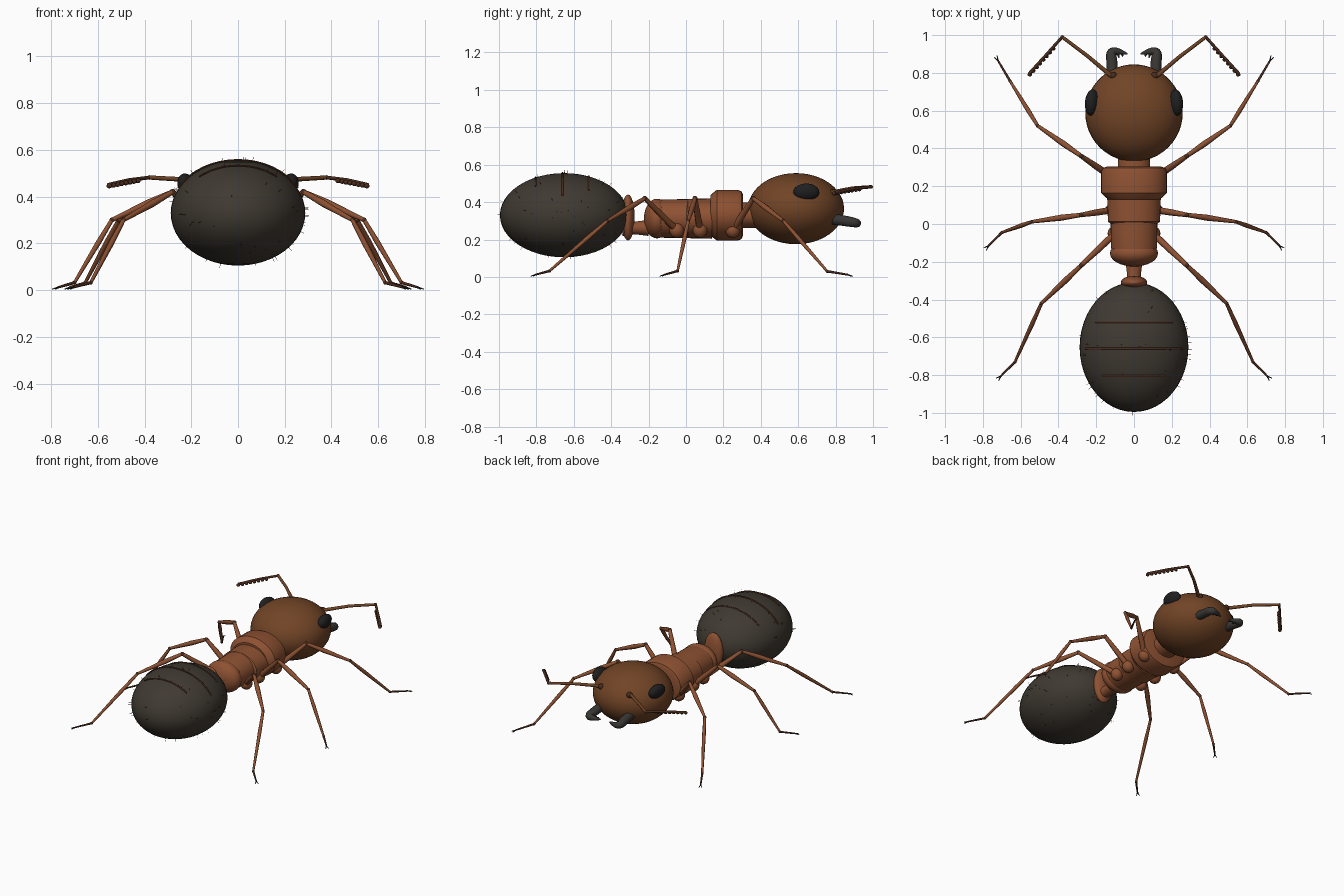
import bpy, math, random
from mathutils import Vector, Euler

if "Cube" in bpy.data.objects:
    bpy.data.objects.remove(bpy.data.objects["Cube"])

random.seed(4)


def mat(name, r, g, b):
    m = bpy.data.materials.new(name)
    m.diffuse_color = (r, g, b, 1)
    m.use_nodes = True
    m.node_tree.nodes["Principled BSDF"].inputs["Base Color"].default_value = m.diffuse_color
    return m


RUST = mat("rust brown", 0.27, 0.083, 0.032)
HEAD = mat("head brown", 0.165, 0.058, 0.019)
DARK = mat("dark brown", 0.07, 0.025, 0.012)
SHELL = mat("charcoal shell", 0.05, 0.041, 0.031)
BLACK = mat("eye black", 0.014, 0.014, 0.015)
GREY = mat("jaw grey", 0.04, 0.038, 0.034)


def smooth(o, angle=40):
    bpy.ops.object.select_all(action='DESELECT')
    o.select_set(True)
    bpy.context.view_layer.objects.active = o
    bpy.ops.object.shade_smooth_by_angle(angle=math.radians(angle))


def ball(name, loc, size, m, seg=24, rot=(0, 0, 0)):
    bpy.ops.mesh.primitive_uv_sphere_add(segments=seg, ring_count=seg // 2, radius=1,
                                         location=loc, rotation=rot)
    o = bpy.context.object
    o.name = name
    o.scale = size
    o.data.materials.append(m)
    smooth(o, 60)
    return o


def tube(name, pts, radii, m, sides=2, kind='POLY'):
    """Tapered tube along a path."""
    c = bpy.data.curves.new(name, 'CURVE')
    c.dimensions = '3D'
    c.bevel_depth = 1
    c.bevel_resolution = sides
    c.use_fill_caps = True
    s = c.splines.new(kind)
    s.points.add(len(pts) - 1)
    for p, co, r in zip(s.points, pts, radii):
        p.co = (*co, 1)
        p.radius = r
    if kind == 'NURBS':
        s.order_u = 3
        s.use_endpoint_u = True
        s.resolution_u = 6
    c.materials.append(m)
    o = bpy.data.objects.new(name, c)
    bpy.context.collection.objects.link(o)
    bpy.ops.object.select_all(action='DESELECT')
    o.select_set(True)
    bpy.context.view_layer.objects.active = o
    bpy.ops.object.convert(target='MESH')
    smooth(bpy.context.object, 60)


def lathe(name, profile, z, ratio, m, n=32):
    """Rings along y; profile holds (y, half width), ratio is height / width."""
    verts, faces = [], []
    for y, r in profile:
        for i in range(n):
            a = math.tau * i / n
            verts.append((r * math.cos(a), y, z + r * ratio * math.sin(a)))
    for k in range(len(profile) - 1):
        for i in range(n):
            j = (i + 1) % n
            faces.append((k * n + i, (k + 1) * n + i, (k + 1) * n + j, k * n + j))
    faces.append(tuple(range(n)))
    faces.append(tuple((len(profile) - 1) * n + i for i in reversed(range(n))))
    me = bpy.data.meshes.new(name)
    me.from_pydata(verts, [], faces)
    me.materials.append(m)
    o = bpy.data.objects.new(name, me)
    bpy.context.collection.objects.link(o)
    smooth(o, 35)


# body
AC, AR = Vector((0, -0.652, 0.33)), Vector((0.288, 0.343, 0.225))
ball("abdomen", AC, AR, SHELL, 48)
ball("head", (0, 0.588, 0.365), (0.258, 0.257, 0.19), HEAD, 48)
lathe("neck", [(0.28, 0.085), (0.38, 0.085)], 0.33, 0.8, RUST)
lathe("front_thorax", [(0.13, 0.135), (0.145, 0.155), (0.165, 0.175), (0.275, 0.175),
                       (0.297, 0.165), (0.305, 0.14)], 0.33, 0.775, RUST)
lathe("middle_thorax", [(0.0, 0.122), (0.012, 0.138), (0.14, 0.142)], 0.312, 0.76, RUST)
lathe("rear_thorax", [(-0.16, 0.115), (-0.12, 0.122), (0.02, 0.124)], 0.312, 0.84, RUST)
ball("thorax_end", (0, -0.155, 0.312), (0.127, 0.07, 0.106), RUST, 32)
lathe("waist", [(-0.34, 0.045), (-0.27, 0.036), (-0.2, 0.045)], 0.262, 0.95, RUST)
ball("waist_node", (0, -0.31, 0.318), (0.07, 0.036, 0.123), RUST)

# arched bands on the abdomen
for y, half, lift in ((-0.52, 50, 0.999), (-0.66, 62, 1.008), (-0.805, 40, 1.006)):
    k = math.sqrt(1 - ((y - AC.y) / AR.y) ** 2) * lift
    angles = [math.radians(half * (i / 8 - 1)) for i in range(17)]
    tube("abdomen_band", [(AR.x * k * math.sin(a), y, AC.z + AR.z * k * math.cos(a))
                          for a in angles], [0.005] * 17, DARK, 1)

# fine hairs on the abdomen
for i in range(70):
    d = Vector([random.gauss(0, 1) for _ in range(3)]).normalized()
    p = AC + d * AR
    nrm = Vector([d[k] / AR[k] for k in range(3)]).normalized()
    tube("abdomen_hair", [p - nrm * 0.003, p + nrm * 0.02], [0.0014, 0.0005], RUST, 0)

# leg joints: hip, upper joint, knee, ankle, toe
LEGS = {
    "front": [(0.12, 0.25, 0.25), (0.28, 0.36, 0.42), (0.51, 0.52, 0.30),
              (0.655, 0.755, 0.03), (0.72, 0.865, 0.012)],
    "middle": [(0.11, 0.075, 0.25), (0.28, 0.048, 0.42), (0.54, 0.012, 0.30),
               (0.70, -0.045, 0.032), (0.77, -0.115, 0.012)],
    "rear": [(0.10, -0.05, 0.25), (0.28, -0.22, 0.42), (0.49, -0.42, 0.30),
             (0.63, -0.73, 0.032), (0.705, -0.805, 0.012)],
}

for s, side in ((1, "right"), (-1, "left")):
    def flip(pts):
        return [Vector((s * x, y, z)) for x, y, z in pts]

    # legs
    for name, pts in LEGS.items():
        hip, top, knee, ankle, toe = flip(pts)
        tag = f"{side}_{name}"
        ball(f"{tag}_hip", hip, (0.04, 0.04, 0.042), RUST, 16)
        tube(f"{tag}_upper_leg", [hip, hip.lerp(top, 0.5), top], [0.018, 0.017, 0.012], RUST)
        tube(f"{tag}_thigh", [top, top.lerp(knee, 0.4), knee], [0.011, 0.016, 0.009], RUST)
        tube(f"{tag}_shin", [knee, knee.lerp(ankle, 0.35), ankle], [0.009, 0.012, 0.007], RUST)
        tube(f"{tag}_foot", [ankle, toe], [0.007, 0.005], DARK)
        for j, r in ((top, 0.0135), (knee, 0.011), (ankle, 0.009)):
            ball(f"{tag}_joint", j, (r, r, r), DARK, 10)
        # forked claws
        d = toe - ankle
        d.z = 0
        d.normalize()
        for a in (-0.35, 0.35):
            e = d.copy()
            e.rotate(Euler((0, 0, a)))
            tip = toe + e * 0.028
            tip.z = 0.004
            tube(f"{tag}_claw", [toe, tip], [0.004, 0.002], BLACK, 1)

    # eye
    ball(f"{side}_eye", (s * 0.223, 0.643, 0.453), (0.036, 0.07, 0.047), BLACK, 24,
         (0, s * 0.25, s * 0.08))

    # antenna with beaded outer half
    base, elbow, end = flip([(0.11, 0.775, 0.45), (0.38, 0.99, 0.482), (0.555, 0.795, 0.45)])
    bend = base.lerp(elbow, 0.5) + Vector((0, 0.006, 0.008))
    ball(f"{side}_antenna_socket", base + Vector((0, 0.01, 0)), (0.02, 0.02, 0.02), DARK, 12)
    tube(f"{side}_antenna_stalk", [base, bend, elbow], [0.012, 0.010, 0.009], HEAD)
    tube(f"{side}_antenna_whip", [elbow, elbow.lerp(end, 0.5) + Vector((0, 0, 0.005)), end],
         [0.008, 0.008, 0.009], DARK)
    ball(f"{side}_antenna_elbow", elbow, (0.01, 0.01, 0.01), DARK, 10)
    for i in range(8):
        p = elbow.lerp(end, 0.3 + 0.1 * i) + Vector((-s * 0.004, -0.004, -0.004))
        ball(f"{side}_antenna_bead", p, (0.013, 0.011, 0.011), DARK, 10)

    # hooked jaw
    tube(f"{side}_jaw", flip([(0.115, 0.78, 0.31), (0.115, 0.85, 0.30), (0.125, 0.915, 0.288),
                              (0.075, 0.915, 0.285), (0.035, 0.9, 0.283)]),
         [0.03, 0.03, 0.026, 0.016, 0.004], GREY, 3, 'NURBS')
    for x, y in ((0.085, 0.882), (0.065, 0.888)):
        tube(f"{side}_jaw_tooth", flip([(x, y + 0.02, 0.286), (x - 0.006, y - 0.004, 0.284)]),
             [0.009, 0.002], GREY, 1)
